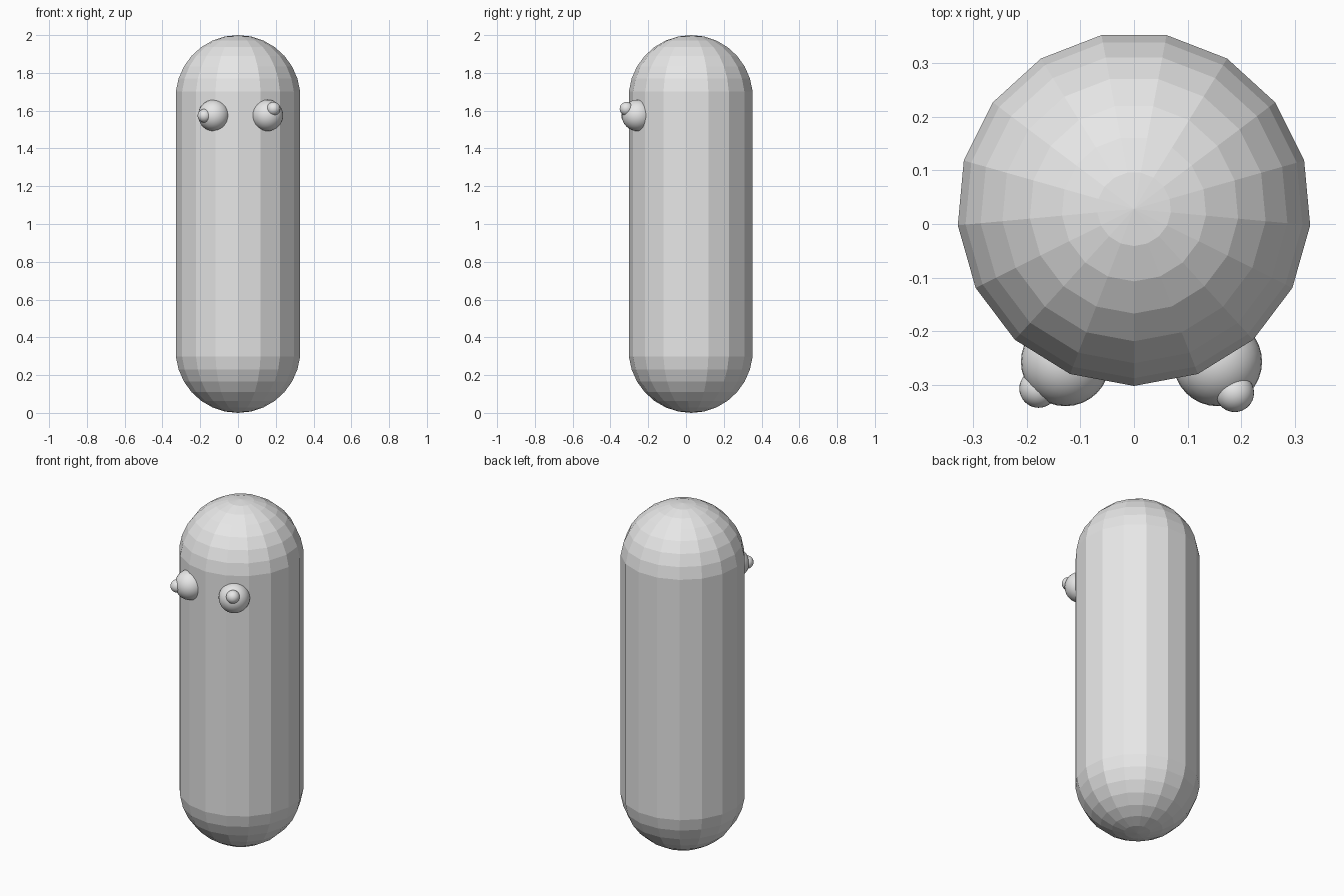
import bpy
import bmesh
from math import atan2, pi
from mathutils import Matrix, Vector

if "Cube" in bpy.data.objects:
    bpy.data.objects.remove(bpy.data.objects["Cube"], do_unlink=True)

# One plain grey for every part
grey = bpy.data.materials.new("plain_grey")
grey.use_nodes = True
colour = (0.8, 0.8, 0.8, 1.0)
grey.diffuse_color = colour
grey.node_tree.nodes["Principled BSDF"].inputs["Base Color"].default_value = colour


def add_object(name, bm, location, smooth):
    for face in bm.faces:
        face.smooth = smooth
    mesh = bpy.data.meshes.new(name)
    bm.to_mesh(mesh)
    bm.free()
    mesh.materials.append(grey)
    obj = bpy.data.objects.new(name, mesh)
    obj.location = location
    bpy.context.collection.objects.link(obj)
    return obj


def add_ball(name, radius, location):
    bm = bmesh.new()
    bmesh.ops.create_uvsphere(bm, u_segments=32, v_segments=16, radius=radius)
    return add_object(name, bm, location, True)


# Body: faceted sphere pulled apart at its middle band into a capsule
RADIUS = 0.332
HEIGHT = 2.0
bm = bmesh.new()
bmesh.ops.create_uvsphere(bm, u_segments=17, v_segments=15, radius=RADIUS)

# Turn it so that one edge runs straight down the front
rim = max(bm.verts, key=lambda v: v.co.xy.length)
turn = Matrix.Rotation(-pi / 2 - atan2(rim.co.y, rim.co.x), 3, "Z")
bmesh.ops.rotate(bm, verts=bm.verts, cent=(0, 0, 0), matrix=turn)

for vert in bm.verts:
    vert.co.z += HEIGHT - RADIUS if vert.co.z > 0 else RADIUS
add_object("body", bm, (0, 0.028, 0), False)

# Bulging eyes, each with a small pupil looking its own way
eyes = {
    "right": (Vector((-0.128, -0.257, 1.575)), Vector((-0.178, -0.307, 1.573))),
    "left": (Vector((0.156, -0.257, 1.575)), Vector((0.188, -0.315, 1.61))),
}
for side, (eye, pupil) in eyes.items():
    add_ball(side + "_eye", 0.083, eye)
    add_ball(side + "_pupil", 0.036, pupil)
